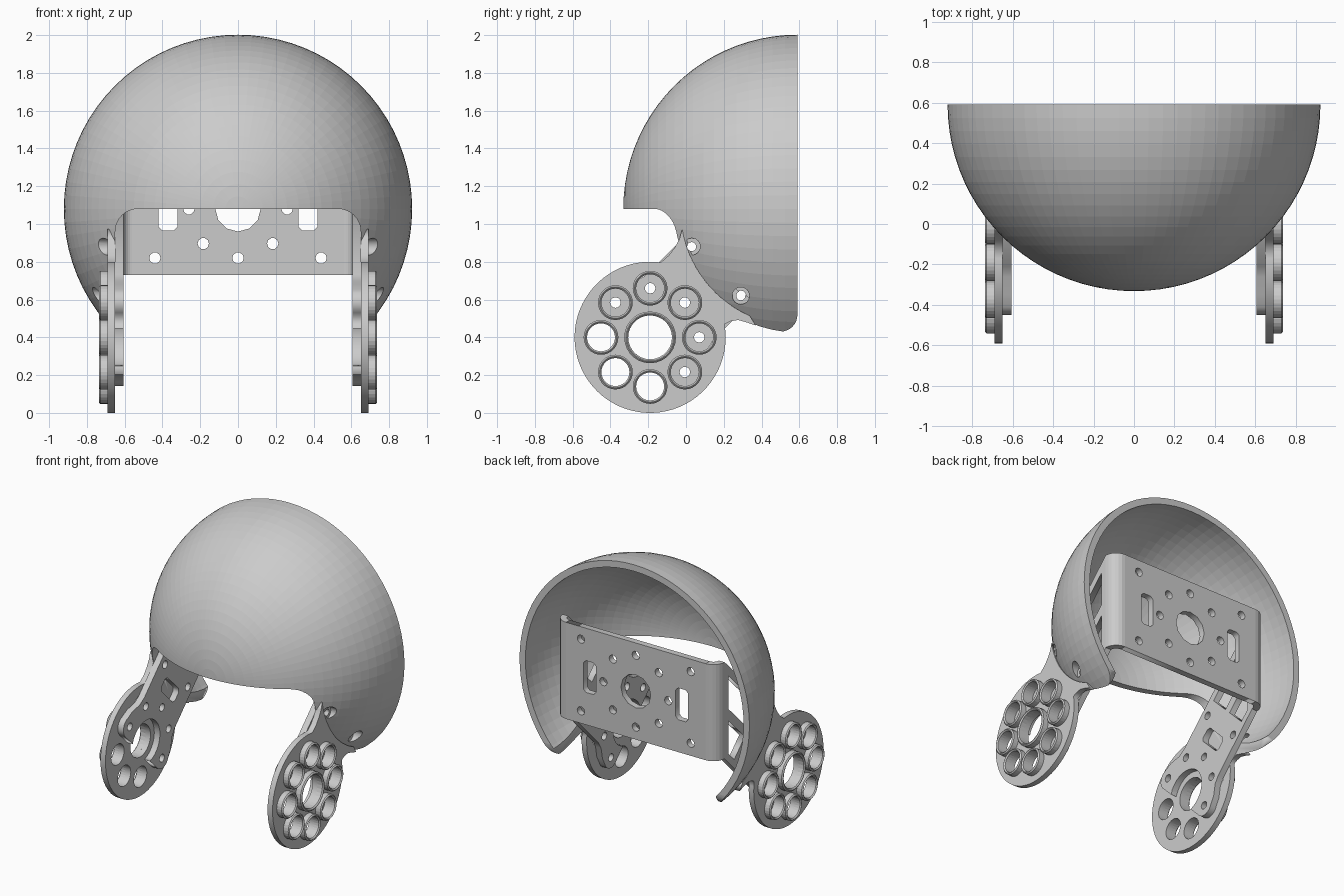
import bpy, bmesh
from math import sin, cos, pi, radians, sqrt
from mathutils import Matrix, Vector

if "Cube" in bpy.data.objects:
    bpy.data.objects.remove(bpy.data.objects["Cube"])

HUB = (-0.19, 0.40)          # wheel-disc centre (y, z)
DOME = (0.59, 1.08)          # dome centre (y, z)
R_OUT, R_IN = 0.922, 0.875
PLATE_Y = 0.575              # rear face of the cross plate
Z0, Z1 = 0.73, 1.43          # cross plate bottom and top


def arc(c, r, a0, a1, n):
    return [(c[0] + r * cos(radians(a0 + (a1 - a0) * i / n)),
             c[1] + r * sin(radians(a0 + (a1 - a0) * i / n))) for i in range(n + 1)]


def circle(c, r, n=32):
    return arc(c, r, 0, 360, n)[:-1]


def slab(name, loops, plane, lo, hi):
    """Flat plate from an outline plus hole loops, in the 'yz' or 'xz' plane."""
    cu = bpy.data.curves.new(name, 'CURVE')
    cu.dimensions, cu.fill_mode = '2D', 'BOTH'
    cu.extrude = (hi - lo) / 2
    for pts in loops:
        sp = cu.splines.new('POLY')
        sp.points.add(len(pts) - 1)
        for p, q in zip(sp.points, pts):
            p.co = (q[0], q[1], 0, 1)
        sp.use_cyclic_u = True
    tmp = bpy.data.objects.new(name + "_tmp", cu)
    bpy.context.collection.objects.link(tmp)
    bpy.context.view_layer.update()
    me = bpy.data.meshes.new_from_object(tmp.evaluated_get(bpy.context.evaluated_depsgraph_get()))
    bpy.data.objects.remove(tmp)
    m = (lo + hi) / 2
    if plane == 'yz':
        me.transform(Matrix(((0, 0, 1, m), (1, 0, 0, 0), (0, 1, 0, 0), (0, 0, 0, 1))))
    else:
        me.transform(Matrix(((1, 0, 0, 0), (0, 0, -1, m), (0, 1, 0, 0), (0, 0, 0, 1))))
    bm = bmesh.new()
    bm.from_mesh(me)
    bmesh.ops.remove_doubles(bm, verts=bm.verts, dist=1e-5)
    bmesh.ops.recalc_face_normals(bm, faces=bm.faces)
    return finish(name, bm, me)


def finish(name, bm, me=None):
    me = me or bpy.data.meshes.new(name)
    bm.to_mesh(me)
    bm.free()
    me.materials.clear()
    ob = bpy.data.objects.new(name, me)
    bpy.context.collection.objects.link(ob)
    return ob


def cut(ob, cutter):
    md = ob.modifiers.new("cut", 'BOOLEAN')
    md.operation, md.solver, md.object = 'DIFFERENCE', 'EXACT', cutter
    bpy.context.view_layer.objects.active = ob
    bpy.ops.object.modifier_apply(modifier=md.name)
    bpy.data.objects.remove(cutter)


def arm(u, v):
    """Arm coordinates (45 degrees up and back from the hub) to (y, z)."""
    s = sqrt(0.5)
    return (HUB[0] + (u - v) * s, HUB[1] + (u + v) * s)


def u_at(y, v):
    """Distance along the arm where the line at offset v reaches y."""
    return (y - HUB[0]) * sqrt(2) + v


def revolve(name, prof, center, axis, steps, closed=True):
    """Spin a closed profile of 3D points about an axis."""
    bm = bmesh.new()
    vs = [bm.verts.new(p) for p in prof]
    es = [bm.edges.new(p) for p in zip(vs, vs[1:] + vs[:1] if closed else vs[1:])]
    bmesh.ops.spin(bm, geom=vs + es, cent=center, axis=axis, angle=2 * pi, steps=steps)
    bmesh.ops.remove_doubles(bm, verts=bm.verts, dist=1e-4)
    bmesh.ops.recalc_face_normals(bm, faces=bm.faces)
    return finish(name, bm)


def ring(name, c, ri, ro, x0, x1):
    """Raised ring with chamfered lips, standing out along x."""
    k = 0.008
    xk = x1 - k if x1 > 0 else x1 + k
    prof = [(x0, ri), (xk, ri), (x1, ri + k), (x1, ro - k), (xk, ro), (x0, ro)]
    revolve(name, [(x, c[0] + r, c[1]) for x, r in prof], (0, *c), (1, 0, 0), 28)


# Dome: half-sphere shell, spun about the y axis
N = 22
prof = [(R_OUT * sin(pi / 2 * i / N), DOME[0] - R_OUT * cos(pi / 2 * i / N)) for i in range(N + 1)]
prof += [(R_IN * sin(pi / 2 * i / N), DOME[0] - R_IN * cos(pi / 2 * i / N)) for i in range(N, -1, -1)]
dome = revolve("dome_shell", [(r, y, DOME[1]) for r, y in prof], (0, 0, DOME[1]), (0, 1, 0), 80, False)

# Rounded opening under the dome and rounded lower rear corners
slot = [(-0.65, -0.5), (0.65, -0.5)] + arc((0.53, 0.96), 0.12, 0, 90, 8) + arc((-0.53, 0.96), 0.12, 90, 180, 8)
cut(dome, slab("slot_cutter", [slot], 'xz', -1, 2))
corner = arc((0.5, 0.52), 0.09, -90, 0, 8) + [(0.7, 0.52), (0.7, 0.3), (0.5, 0.3)]
cut(dome, slab("corner_cutter", [corner], 'yz', -1.2, 1.2))

# Screw holes with counterbores through the dome
screws = [arm(0.495, 0.184), arm(0.495, -0.184)]
for s in screws:
    for lo, hi in ((0.692, 1.1), (-1.1, -0.692)):
        cut(dome, slab("bore_cutter", [circle(s, 0.045, 24)], 'yz', lo, hi))
    cut(dome, slab("hole_cutter", [circle(s, 0.024, 16)], 'yz', -1.2, 1.2))

bolts = [(0.26 * cos(pi / 4 * i), 0.26 * sin(pi / 4 * i)) for i in range(8)]
hub_bolts = [(HUB[0] + a, HUB[1] + b) for a, b in bolts]

# Disc outline with its web running into the dome
disc = arc(HUB, 0.4, 82, 370, 56) + [(0.235, 0.485), (0.275, 0.492), (0.325, 0.478), (0.37, 0.462)]
disc += arc(DOME, 0.62, 246, 190, 14) + [(-0.035, 0.92), (-0.06, 0.875), (-0.09, 0.835)]
disc_loops = [disc, circle(HUB, 0.116)] + [circle(b, 0.074, 28) for b in hub_bolts]

# Bracket arm: notched end with ears, straight strap, plain cut at the plate bend
W, YB = 0.248, PLATE_Y - 0.09
side = [arm(*p) for p in
        [(0.22, W), (0.16, 0.262), (0.09, 0.31)] +
        arc((0, 0.26), 0.075, 60, 180, 8) + [(-0.075, 0.14)] +
        arc((0, 0), 0.16, 118, -118 + 0, 20)[0:21] + [(-0.075, -0.14)] +
        arc((0, -0.26), 0.075, 180, 300, 8) +
        [(0.09, -0.31), (0.16, -0.262), (0.22, -W)]] + [(YB, Z0), (YB, Z1)]
side_loops = [side]
side_loops += [circle(hub_bolts[i], 0.028, 12) for i in (0, 1, 2, 3, 7)]
side_loops += [circle(s, 0.028, 12) for s in screws]


def oct_slot(cx, cy, w, h, c=0.02):
    w, h = w / 2, h / 2
    return [(cx + x, cy + y) for x, y in
            ((w, h - c), (w - c, h), (c - w, h), (-w, h - c), (-w, c - h), (c - w, -h), (w - c, -h), (w, c - h))]


# Arm slot and two openings next to the bend
side_loops.append([arm(*p) for p in oct_slot(0.39, 0, 0.10, 0.22)])
for va, vb in ((0.03, 0.2), (-0.2, -0.03)):
    side_loops.append([arm(*p) for p in ((0.6, va), (0.6, vb), (u_at(0.44, vb), vb), (u_at(0.44, va), va))])

for tag, s in (("right", 1), ("left", -1)):
    span = lambda a, b: sorted((s * a, s * b))
    slab(f"{tag}_disc", disc_loops, 'yz', *span(0.65, 0.69))
    # Raised rings on the outer face
    ring(f"{tag}_hub_ring", HUB, 0.116, 0.137, s * 0.688, s * 0.737)
    for i, b in enumerate(hub_bolts):
        ring(f"{tag}_ring_{i}", b, 0.074, 0.092, s * 0.688, s * 0.737)
    slab(f"{tag}_bracket_arm", side_loops, 'yz', *span(0.605, 0.65))
    # Curved bend joining the arm to the cross plate
    bm = bmesh.new()
    prof = arc((0.56, YB), 0.09, 0, 90, 6) + arc((0.56, YB), 0.045, 90, 0, 6)
    f = bm.faces.new([bm.verts.new((s * x, y, Z0)) for x, y in prof])
    top = bmesh.ops.extrude_face_region(bm, geom=[f])["geom"]
    bmesh.ops.translate(bm, vec=Vector((0, 0, Z1 - Z0)), verts=[v for v in top if isinstance(v, bmesh.types.BMVert)])
    bmesh.ops.recalc_face_normals(bm, faces=bm.faces)
    finish(f"{tag}_bracket_bend", bm)

# Cross plate with centre hole, bolt circle, corner holes and slots
zc = DOME[1]
loops = [[(-0.56, Z0), (0.56, Z0), (0.56, Z1), (-0.56, Z1)], circle((0, zc), 0.12, 12)]
loops += [circle((a, zc + b), 0.03, 10) for a, b in bolts]
for sx in (-1, 1):
    loops.append(oct_slot(sx * 0.37, zc, 0.10, 0.23))
    loops += [circle((sx * 0.44, zc + sz * 0.26), 0.03, 10) for sz in (-1, 1)]
slab("bracket_plate", loops, 'xz', PLATE_Y - 0.045, PLATE_Y)
